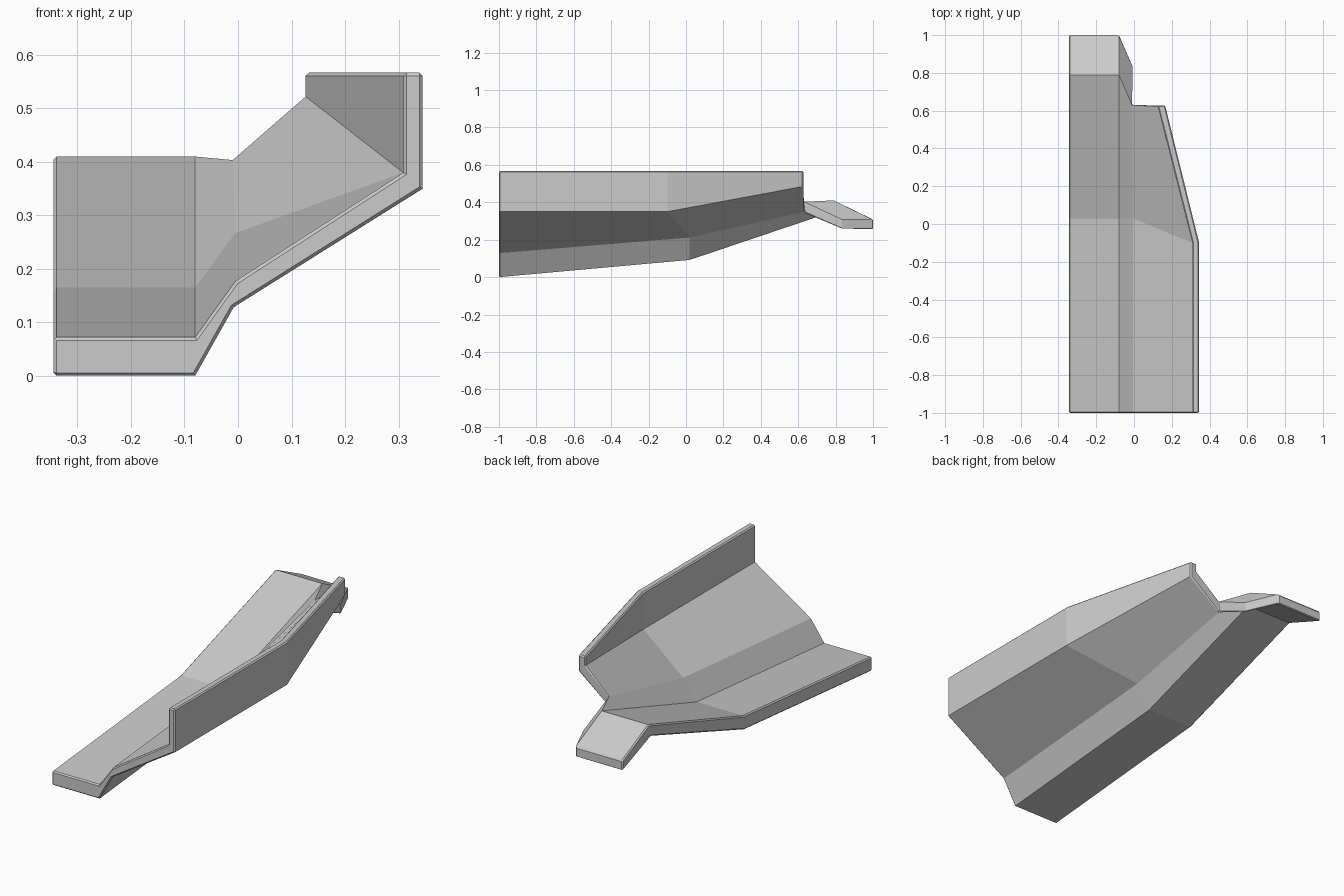
import bpy, bmesh

if "Cube" in bpy.data.objects:
    bpy.data.objects.remove(bpy.data.objects["Cube"])

# Fold-line points per station, front to back: (x, y, z)
top = [
    [(-.345, -1, .072), (-.08, -1, .072), (-.005, -1, .177), (.309, -1, .38), (.309, -1, .567)],
    [(-.345, .03, .165), (-.08, .03, .165), (-.005, .03, .267), (.309, -.1, .38), (.309, -.1, .567)],
    [(-.345, .79, .41), (-.08, .79, .41), (-.01, .63, .405), (.125, .627, .523), (.125, .627, .567)],
    [(-.345, 1, .308), (-.08, 1, .308), (-.008, .835, .308)],
]
bottom = [
    [(-.345, -1, 0), (-.08, -1, 0), (-.008, -1, .128), (.345, -1, .35), (.345, -1, .567)],
    [(-.345, .02, .092), (-.08, .02, .092), (-.005, .02, .212), (.345, -.1, .35), (.345, -.1, .567)],
    [(-.345, .77, .345), (-.08, .77, .345), (-.01, .63, .345), (.165, .627, .485), (.165, .627, .567)],
    [(-.345, 1, .255), (-.08, 1, .255), (-.008, .835, .255)],
]


def folded_plate(name, upper, lower, bevel):
    """Close two matching folded sheets into one thick plate with a bevelled rim."""
    bm = bmesh.new()
    up = [[bm.verts.new(p) for p in row] for row in upper]
    lo = [[bm.verts.new(p) for p in row] for row in lower]
    pair = {u: l for ru, rl in zip(up, lo) for u, l in zip(ru, rl)}
    for grid in (up, lo):
        for r0, r1 in zip(grid, grid[1:]):
            for i in range(min(len(r0), len(r1)) - 1):
                bm.faces.new((r0[i], r0[i + 1], r1[i + 1], r1[i]))
    # rim between the sheets
    rim = [e.verts[:] for e in bm.edges
           if e.is_boundary and e.verts[0] in pair]
    walls = {bm.faces.new((a, b, pair[b], pair[a])) for a, b in rim}
    bmesh.ops.recalc_face_normals(bm, faces=bm.faces[:])
    edges = [e for e in bm.edges
             if walls & set(e.link_faces) and e.calc_face_angle(0) > .9]
    bmesh.ops.bevel(bm, geom=edges, offset=bevel, segments=1, affect='EDGES',
                    profile=.5, clamp_overlap=True)
    mesh = bpy.data.meshes.new(name)
    bm.to_mesh(mesh)
    bm.free()
    obj = bpy.data.objects.new(name, mesh)
    bpy.context.collection.objects.link(obj)
    return obj


# Folded panel with upright side wall and down-turned tail
folded_plate("folded_panel", top, bottom, .006)
